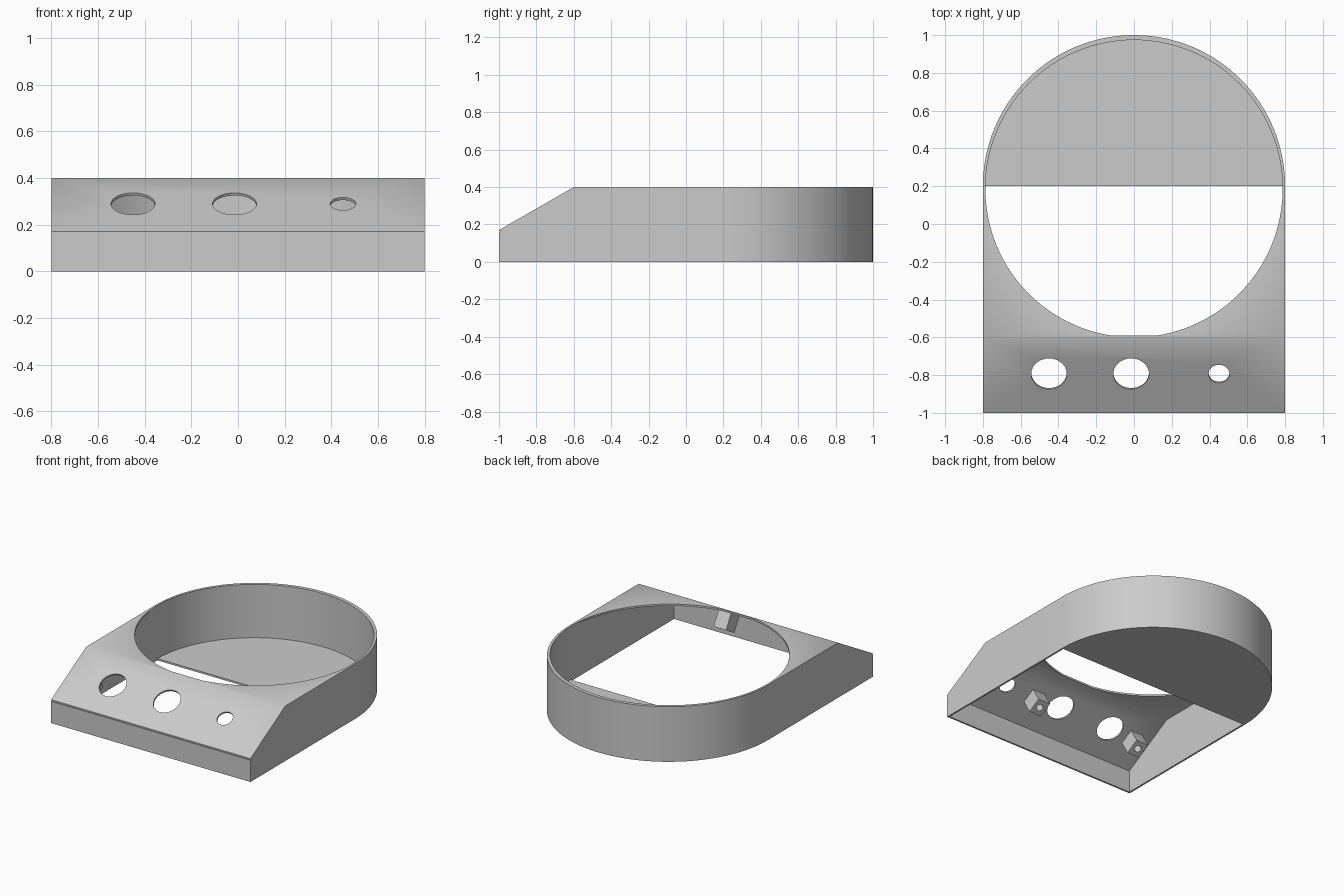
import bpy, bmesh
from math import pi, sin, cos, atan2
from mathutils import Vector, Matrix

if "Cube" in bpy.data.objects:
    bpy.data.objects.remove(bpy.data.objects["Cube"])

HEIGHT, HALF, WALL = 0.4, 0.8, 0.013
SLOPE_TOP = Vector((0, -0.6, HEIGHT))
SLOPE_LOW = Vector((0, -1, 0.17))
ALONG = (SLOPE_TOP - SLOPE_LOW).normalized()
NORMAL = Vector((0, -ALONG.z, ALONG.y))
TILT = Matrix.Rotation(atan2(ALONG.z, ALONG.y), 4, 'X')

grey = bpy.data.materials.new("plain grey")
grey.use_nodes = True
colour = (0.6, 0.6, 0.6, 1)
grey.diffuse_color = colour
grey.node_tree.nodes["Principled BSDF"].inputs["Base Color"].default_value = colour


def finish(bm, name):
    bmesh.ops.recalc_face_normals(bm, faces=bm.faces)
    mesh = bpy.data.meshes.new(name)
    bm.to_mesh(mesh)
    bm.free()
    mesh.materials.append(grey)
    obj = bpy.data.objects.new(name, mesh)
    bpy.context.collection.objects.link(obj)
    return obj


def prism(name, outline, low, high, plane=None):
    """Extrude an outline upwards, optionally trimming what lies beyond a plane."""
    bm = bmesh.new()
    face = bm.faces.new([bm.verts.new((x, y, low)) for x, y in outline])
    top = bmesh.ops.extrude_face_region(bm, geom=[face])["geom"]
    verts = [g for g in top if isinstance(g, bmesh.types.BMVert)]
    bmesh.ops.translate(bm, verts=verts, vec=(0, 0, high - low))
    if plane:
        cut = bmesh.ops.bisect_plane(bm, geom=bm.verts[:] + bm.edges[:] + bm.faces[:],
                                     plane_co=plane[0], plane_no=plane[1], clear_outer=True)
        edges = [g for g in cut["geom_cut"] if isinstance(g, bmesh.types.BMEdge)]
        bmesh.ops.contextual_create(bm, geom=edges)
    return finish(bm, name)


def arc(radius, centre_y, sweep, steps):
    return [(radius * cos(sweep * i / steps), centre_y + radius * sin(sweep * i / steps))
            for i in range(steps + 1)]


def slope_point(x, y):
    return SLOPE_LOW + ALONG * ((y + 1) / ALONG.y) + Vector((x, 0, 0))


def rod(name, centre, radius, depth):
    """Cylinder standing square to the sloped panel."""
    bm = bmesh.new()
    bmesh.ops.create_cone(bm, cap_ends=True, segments=48, radius1=radius, radius2=radius,
                          depth=depth, matrix=Matrix.Translation(centre) @ TILT)
    return finish(bm, name)


def cut(target, cutter):
    cutter.hide_render = True
    mod = target.modifiers.new("cut", 'BOOLEAN')
    mod.operation, mod.solver, mod.object = 'DIFFERENCE', 'EXACT', cutter
    bpy.context.view_layer.objects.active = target
    bpy.ops.object.modifier_apply(modifier=mod.name)
    bpy.data.objects.remove(cutter)


def shade(obj):
    bpy.ops.object.select_all(action='DESELECT')
    obj.select_set(True)
    bpy.context.view_layer.objects.active = obj
    bpy.ops.object.shade_smooth_by_angle(angle=pi / 6)


# Housing: square front with a sloped panel, round back
housing = prism("housing", arc(HALF, 0.2, pi, 64) + [(-HALF, -1), (HALF, -1)],
                0, HEIGHT, (SLOPE_TOP, NORMAL))

# Hollow of the front, open underneath
inner = HALF - WALL
hollow = prism("front_hollow", [(inner, 0.2), (-inner, 0.2), (-inner, WALL - 1), (inner, WALL - 1)],
               -0.1, HEIGHT - WALL, (SLOPE_TOP - NORMAL * WALL, NORMAL))
cut(housing, hollow)

# Round well, leaving a half floor at the back
well = prism("round_well", arc(inner, 0.187, 2 * pi, 128)[:-1], WALL, 1,
             (Vector((0, -0.59, 0)), Vector((0, -1, 0))))
cut(housing, well)

# Control holes through the sloped panel
for x, radius in ((-0.45, 0.094), (-0.015, 0.094), (0.45, 0.055)):
    cut(housing, rod("control_hole", slope_point(x, -0.793), radius, 0.1))

# Fine groove below the panel's front edge
groove = prism("edge_groove", [(-1, -1.1), (1, -1.1), (1, -0.995), (-1, -0.995)], 0.158, 0.166)
cut(housing, groove)
shade(housing)

# Drilled mounting blocks under the panel
LENGTH = 0.12
for side, x in (("right", -0.65), ("left", 0.21)):
    base = slope_point(x, -0.8) - NORMAL * 0.01
    bm = bmesh.new()
    bmesh.ops.create_cube(bm, size=1, matrix=Matrix.Translation(base - NORMAL * LENGTH / 2)
                          @ TILT @ Matrix.Diagonal((0.1, 0.11, LENGTH, 1)))
    block = finish(bm, side + "_mounting_block")
    cut(block, rod("screw_hole", base - NORMAL * LENGTH, 0.025, 0.16))
    shade(block)
